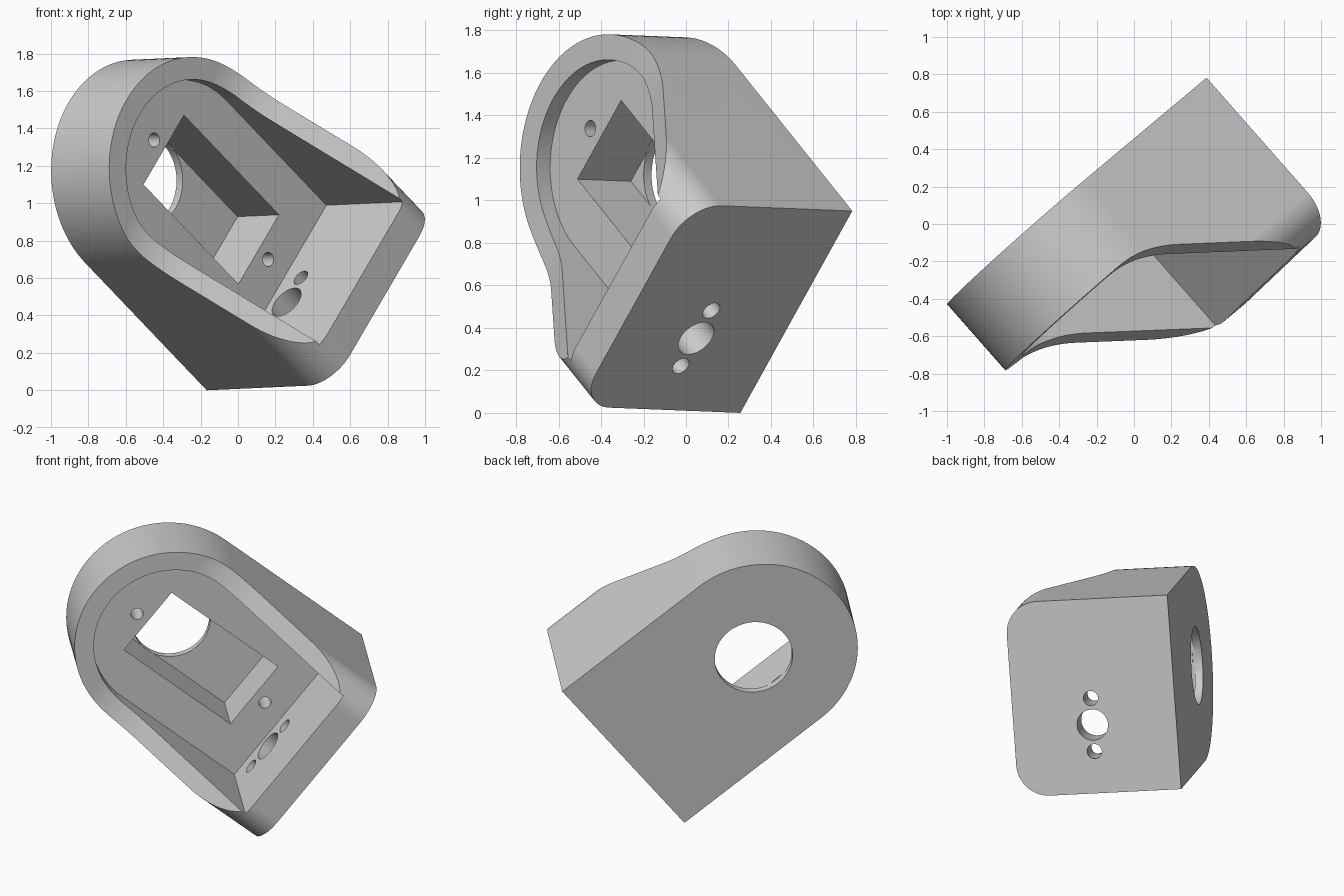
import bpy, math
from mathutils import Vector, Matrix

cube = bpy.data.objects.get("Cube")
if cube:
    bpy.data.objects.remove(cube, do_unlink=True)

# Part axes: u = length (square end at 0), v = width, w = depth from the back
W = Vector((0.66, -0.75, 0.03)).normalized()
V = Vector((0.459, 0.427, 0.779))
V = (V - W * V.dot(W)).normalized()
U = V.cross(W)
ORIGIN = Vector((0.11, 0.52, 0.475))

HALF, INNER = 0.61, 0.49          # outer and inner half widths
ROUND_U, WALL_U = -1.09, -0.193   # centre of round end, inside of end wall
LOW, HIGH, FLOOR = 0.47, 1.02, 0.385
CORNER = 0.2

grey = bpy.data.materials.new("plain grey")
grey.use_nodes = True
colour = (0.6, 0.6, 0.6, 1)
grey.diffuse_color = colour
grey.node_tree.nodes["Principled BSDF"].inputs["Base Color"].default_value = colour


def prism(name, points, place, lo, hi):
    """Extrude a counter-clockwise outline; place(p, q, t) maps it into u, v, w."""
    n = len(points)
    verts = [place(p, q, t) for t in (lo, hi) for p, q in points]
    faces = [tuple(range(n))[::-1], tuple(range(n, 2 * n))]
    faces += [(i, (i + 1) % n, n + (i + 1) % n, n + i) for i in range(n)]
    mesh = bpy.data.meshes.new(name)
    mesh.from_pydata(verts, [], faces)
    mesh.materials.append(grey)
    obj = bpy.data.objects.new(name, mesh)
    bpy.context.scene.collection.objects.link(obj)
    return obj


def along_w(p, q, t): return (p, q, t)
def along_u(p, q, t): return (t, p, q)
def along_v(p, q, t): return (p, -t, q)


def arc(cx, cy, r, start, end, steps):
    angles = [math.radians(start + (end - start) * i / steps) for i in range(steps + 1)]
    return [(cx + r * math.cos(a), cy + r * math.sin(a)) for a in angles]


def circle(cx, cy, r):
    return arc(cx, cy, r, 0, 360, 48)[:-1]


def d_shape(r, end_u):
    return arc(ROUND_U, 0, r, 90, 270, 64) + [(end_u, -r), (end_u, r)]


def combine(target, cutter, operation):
    mod = target.modifiers.new("cut", "BOOLEAN")
    mod.operation, mod.solver, mod.object = operation, "EXACT", cutter
    bpy.context.view_layer.objects.active = target
    bpy.ops.object.modifier_apply(modifier=mod.name)
    bpy.data.objects.remove(cutter, do_unlink=True)


# Outer body: round at one end, square at the other
body = prism("bracket_body", d_shape(HALF, 0), along_w, 0, HIGH + 0.1)

# Rounded front corners of the square end
k = HALF - CORNER
section = [(-HALF, 0), (HALF, 0)]
section += arc(k, HIGH - CORNER, CORNER, 0, 90, 24)
section += arc(-k, HIGH - CORNER, CORNER, 90, 180, 24)
combine(body, prism("section", section, along_u, -2, 0.1), "INTERSECT")

# Front slope: low over the round end, blending into a ramp to the end wall
ramp_u, blend = -1.09, 0.2
slope = (HIGH - LOW) / (WALL_U - ramp_u)
side = [(0.3, HIGH + 0.3), (-2, HIGH + 0.3), (-2, LOW)]
for i in range(17):
    d = 2 * blend * i / 16
    side.append((ramp_u - blend + d, LOW + slope * d * d / (4 * blend)))
side += [(WALL_U, HIGH), (0.3, HIGH + 0.01)]
combine(body, prism("slope", side, along_v, -1, 1), "DIFFERENCE")

# Recess, motor pocket and shaft hole
combine(body, prism("recess", d_shape(INNER, WALL_U), along_w, FLOOR, 2), "DIFFERENCE")
pocket = [(-1.275, -0.238), (-0.425, -0.238), (-0.425, 0.238), (-1.275, 0.238)]
combine(body, prism("pocket", pocket, along_w, 0.05, 1), "DIFFERENCE")
combine(body, prism("shaft", circle(-1.04, 0, 0.243), along_w, -0.2, 0.06), "DIFFERENCE")

# Blind screw holes beside the pocket
for u in (-1.36, -0.34):
    combine(body, prism("screw", circle(u, 0, 0.038), along_w, 0.08, 0.6), "DIFFERENCE")

# Cable hole and two screw holes through the end wall
for v, r in ((-0.18, 0.097), (-0.013, 0.046), (-0.347, 0.046)):
    combine(body, prism("wall_hole", circle(v, 0.525, r), along_u, -0.3, 0.2), "DIFFERENCE")

# Tilt into position, then centre and stand on the ground
axes = Matrix((U, V, W)).transposed().to_4x4()
body.data.transform(Matrix.Translation(ORIGIN) @ axes)
lows = [min(v.co[i] for v in body.data.vertices) for i in range(3)]
highs = [max(v.co[i] for v in body.data.vertices) for i in range(3)]
body.data.transform(Matrix.Translation((-(lows[0] + highs[0]) / 2,
                                        -(lows[1] + highs[1]) / 2, -lows[2])))

# Smooth curves with flat faces kept flat
bpy.ops.object.select_all(action="DESELECT")
body.select_set(True)
bpy.context.view_layer.objects.active = body
bpy.ops.object.shade_smooth_by_angle(angle=math.radians(25))
normals = body.modifiers.new("even shading", "WEIGHTED_NORMAL")
normals.keep_sharp = True
